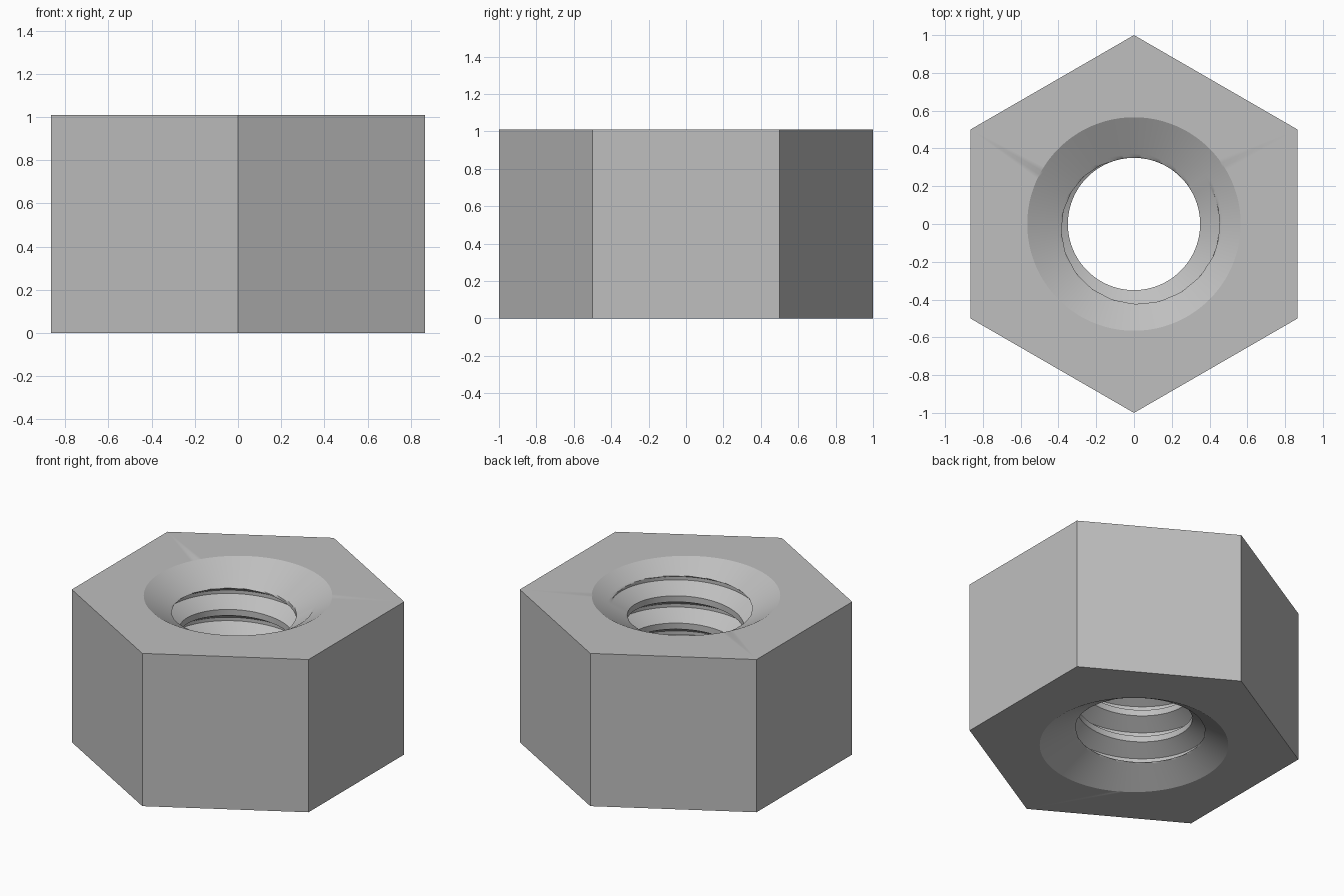
import bpy, bmesh, math

old = bpy.data.objects.get("Cube")
if old:
    bpy.data.objects.remove(old, do_unlink=True)

HEIGHT = 1.01
HEX_R = 1.0
MINOR, MAJOR, MOUTH = 0.35, 0.452, 0.565   # crest, root and countersink radii
PITCH, CREST = 0.18, 0.04
SLOPE = math.tan(math.radians(30))         # thread flank and countersink rise
FLANK = (MAJOR - MINOR) * SLOPE
ROOT = PITCH - CREST - 2 * FLANK
STEPS = 144                                # columns per turn
START_Z, TURNS = -0.0695, 7


def span(a, b, n):
    return [a + (b - a) * i / n for i in range(n)]


def thread_radius(p):
    """Hole radius at height p inside one pitch."""
    if p <= CREST:
        return MINOR
    rise = min(p - CREST, PITCH - p) / SLOPE
    return min(MAJOR, MINOR + rise)


# One pitch of the thread: crest, upper flank, root, lower flank
marks = [0, CREST, CREST + FLANK, CREST + FLANK + ROOT, PITCH]
profile = []
for a, b, n in zip(marks, marks[1:], (5, 14, 4, 14)):
    profile += span(a, b, n)
profile.append(PITCH)

bm = bmesh.new()

# Threaded hole, swept up the helix and widened by a countersink at each end
previous = None
for n in range(STEPS * TURNS + 1):
    ang = math.tau * (n % STEPS) / STEPS
    base = START_Z + PITCH * (n / STEPS - 1)
    column = []
    for p in profile:
        z = min(max(base + p, 0.0), HEIGHT)
        r = max(thread_radius(p), MOUTH - z / SLOPE, MOUTH - (HEIGHT - z) / SLOPE)
        if z in (0.0, HEIGHT):
            r = MOUTH
        column.append(bm.verts.new((r * math.cos(ang), r * math.sin(ang), z)))
    if previous:
        for i in range(len(profile) - 1):
            bm.faces.new((previous[i], previous[i + 1], column[i + 1], column[i]))
    previous = column
bmesh.ops.remove_doubles(bm, verts=bm.verts[:], dist=1e-6)


def rim(z):
    """Hole rim vertices at height z, keyed by column."""
    return {round(math.atan2(v.co.y, v.co.x) / math.tau * STEPS) % STEPS: v
            for v in bm.verts if abs(v.co.z - z) < 1e-6}


# Hexagonal end faces, one sector per side
rings = []
sector = STEPS // 6
for z in (0.0, HEIGHT):
    edge = rim(z)
    ring = []
    for k in range(6):
        a = math.radians(30 + 60 * k)
        ring.append(bm.verts.new((HEX_R * math.cos(a), HEX_R * math.sin(a), z)))
    for k in range(6):
        first = sector // 2 + k * sector
        arc = [edge[(first + j) % STEPS] for j in range(sector + 1)]
        bm.faces.new([ring[k], ring[(k + 1) % 6]] + arc[::-1])
    rings.append(ring)

# Six flat sides
low, high = rings
for k in range(6):
    m = (k + 1) % 6
    bm.faces.new((low[k], low[m], high[m], high[k]))

bmesh.ops.recalc_face_normals(bm, faces=bm.faces[:])
mesh = bpy.data.meshes.new("hex_nut")
bm.to_mesh(mesh)
bm.free()

nut = bpy.data.objects.new("hex_nut", mesh)
bpy.context.collection.objects.link(nut)

# Plain grey metal
steel = bpy.data.materials.new("grey_steel")
steel.use_nodes = True
grey = (0.52, 0.52, 0.52, 1.0)
steel.diffuse_color = grey
steel.node_tree.nodes["Principled BSDF"].inputs["Base Color"].default_value = grey
mesh.materials.append(steel)

bpy.ops.object.select_all(action='DESELECT')
nut.select_set(True)
bpy.context.view_layer.objects.active = nut
bpy.ops.object.shade_smooth_by_angle(angle=math.radians(30))
